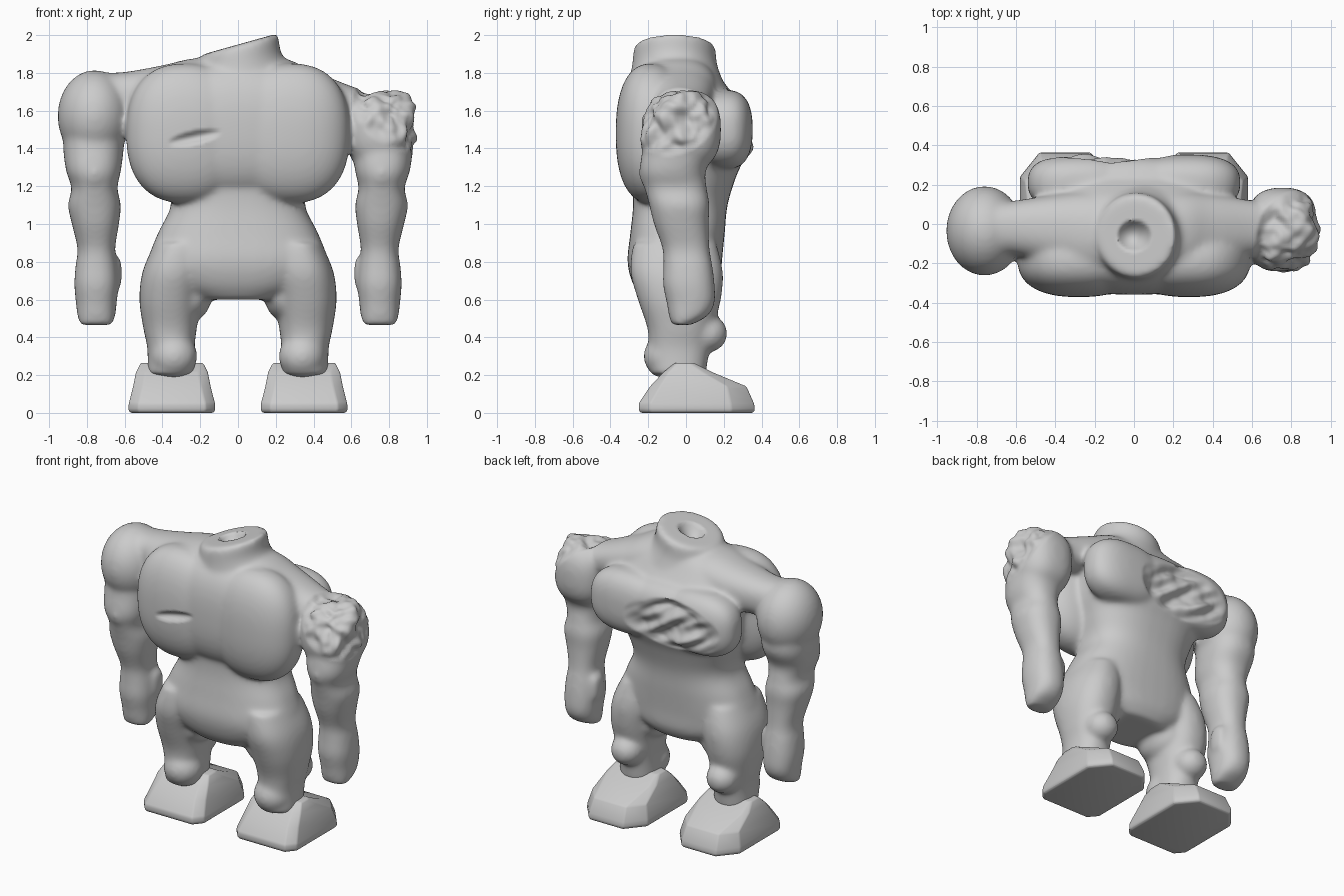
import bpy, bmesh, math
from mathutils import Vector, noise

cube = bpy.data.objects.get("Cube")
if cube:
    bpy.data.objects.remove(cube, do_unlink=True)

stone = bpy.data.materials.new("plain_grey")
stone.use_nodes = True
GREY = (0.6, 0.6, 0.6, 1)
stone.diffuse_color = GREY
stone.node_tree.nodes["Principled BSDF"].inputs["Base Color"].default_value = GREY


def spline(rows, steps=5):
    """Smoothly resample rows of section values."""
    out = []
    for i in range(len(rows) - 1):
        a, b, c, d = (rows[max(0, min(len(rows) - 1, k))] for k in (i - 1, i, i + 1, i + 2))
        for s in range(steps):
            t = s / steps
            out.append([q + t * ((r - p) / 2 + t * ((p - 2.5 * q + 2 * r - s4 / 2)
                        + t * (1.5 * (q - r) + (s4 - p) / 2)))
                        for p, q, r, s4 in zip(a, b, c, d)])
    return out + [list(rows[-1])]


def loft(bm, rows, power=2.3, sideways=False, tilt=0, side=1):
    """Rows are height, centre a, centre b, radius a, radius b."""
    rings = []
    for h, ca, cb, ra, rb in spline(rows):
        ring = []
        for k in range(40):
            t = math.tau * k / 40
            c, s = math.cos(t), math.sin(t)
            a = ca + ra * math.copysign(abs(c) ** (2 / power), c)
            b = cb + rb * math.copysign(abs(s) ** (2 / power), s)
            p = (h, a, b) if sideways else (a * side, b, h + tilt * a)
            ring.append(bm.verts.new(p))
        rings.append(ring)
    for lo, hi in zip(rings, rings[1:]):
        for k in range(40):
            bm.faces.new((lo[k - 1], lo[k], hi[k], hi[k - 1]))
    bm.faces.new(rings[0][::-1])
    bm.faces.new(rings[-1])


def blob(bm, centre, radii, power=2):
    verts = bmesh.ops.create_icosphere(bm, subdivisions=4, radius=1)["verts"]
    for v in verts:
        f = sum(abs(c) ** power for c in v.co) ** (-1 / power)
        v.co = Vector(centre) + Vector(c * f * r for c, r in zip(v.co, radii))


def finish(name, bm):
    bmesh.ops.recalc_face_normals(bm, faces=bm.faces)
    mesh = bpy.data.meshes.new(name)
    bm.to_mesh(mesh)
    bm.free()
    mesh.materials.append(stone)
    ob = bpy.data.objects.new(name, mesh)
    bpy.context.collection.objects.link(ob)
    return ob


def activate(ob):
    bpy.ops.object.select_all(action="DESELECT")
    ob.select_set(True)
    bpy.context.view_layer.objects.active = ob


# Torso, shoulder bridge and tilted neck
bm = bmesh.new()
loft(bm, [(.6, 0, -.045, .22, .18), (.68, 0, -.05, .38, .23), (.8, 0, -.06, .47, .25),
          (.95, 0, -.045, .425, .25), (1.1, 0, -.03, .355, .25), (1.25, 0, -.01, .385, .275),
          (1.4, 0, .01, .43, .31), (1.62, 0, 0, .44, .28), (1.78, 0, -.03, .38, .21),
          (1.85, 0, -.05, .24, .18)], 2.5)
loft(bm, [(-.76, -.03, 1.68, .13, .12), (-.6, -.02, 1.68, .14, .125), (-.4, -.03, 1.69, .18, .15),
          (-.2, -.05, 1.7, .22, .18), (.2, -.05, 1.7, .22, .185), (.4, -.03, 1.67, .18, .14),
          (.6, -.02, 1.62, .14, .11), (.76, -.03, 1.57, .13, .11)], sideways=True)
loft(bm, [(1.6, .01, -.03, .36, .29), (1.74, .01, -.05, .28, .25), (1.84, .01, -.06, .22, .225),
          (1.93, .01, -.06, .205, .215), (1.95, .01, -.06, .195, .19)], power=2, tilt=.28)
# Bridges that join the two lobes and the two plates
blob(bm, (0, -.15, 1.5), (.4, .21, .36), 2.5)
blob(bm, (0, .17, 1.52), (.34, .175, .19), 2.6)

for side in (-1, 1):
    # Broad rear lobes and front chest plates
    blob(bm, (side * .28, -.185, 1.48), (.312, .187, .37), 2.4)
    blob(bm, (side * .27, .21, 1.5), (.272, .143, .21), 2.6)
    # Arm with elbow, mitten hand with a slanted tip, and thumb
    loft(bm, [(1.55, .76, -.03, .16, .18), (1.4, .765, -.035, .16, .195), (1.28, .765, -.07, .145, .175),
              (1.19, .76, -.055, .122, .165), (1.1, .76, -.035, .14, .16), (1, .755, -.025, .125, .145),
              (.87, .75, 0, .1, .125), (.78, .75, .01, .11, .13), (.68, .75, .015, .117, .137),
              (.58, .75, .025, .108, .127), (.51, .75, .01, .1, .1), (.465, .75, -.025, .085, .05)],
         side=side)
    blob(bm, (side * .76, -.15, 1.27), (.085, .1, .1))
    blob(bm, (side * .66, .04, .74), (.045, .06, .095), 3)
    # Leg with kneecap and rounded heel
    loft(bm, [(.9, .31, -.06, .13, .22), (.75, .34, -.05, .165, .245), (.6, .36, -.035, .162, .22),
              (.45, .36, -.03, .142, .175), (.34, .355, -.035, .125, .16), (.2, .355, -.04, .125, .145)],
         side=side)
    blob(bm, (side * .36, .115, .42), (.105, .105, .1))
    blob(bm, (side * .34, -.1, .3), (.125, .125, .12))
    # Rounded corners of the crotch arch
    blob(bm, (side * .24, -.04, .62), (.1, .17, .13))

# Shoulders: the right one is round, the left one lower and squarer
blob(bm, (-.76, -.035, 1.572), (.195, .228, .243))
blob(bm, (.755, -.03, 1.5), (.187, .215, .222), 2.6)
body = finish("body", bm)

activate(body)
remesh = body.modifiers.new("fuse", "REMESH")
remesh.mode = "VOXEL"
remesh.voxel_size = .013
soften = body.modifiers.new("soften", "SMOOTH")
soften.iterations = 22
for name in ("fuse", "soften"):
    bpy.ops.object.modifier_apply(modifier=name)


def inside(p, centre, radii):
    """One at the centre of an ellipsoid region, zero at its edge."""
    return max(0, 1 - sum(((a - c) / r) ** 2 for a, c, r in zip(p, centre, radii)))


# Broken shoulder, broken chest, slash across the rear lobe and neck hollow
bm = bmesh.new()
bm.from_mesh(body.data)
bm.normal_update()
moves = []
for v in bm.verts:
    p = v.co
    move = Vector()
    rough = noise.noise(p * 8) + .35 * noise.noise(p * 18)
    broken = inside(p, (.84, -.08, 1.6), (.25, .25, .25))
    if broken and p.x > .58:
        move += v.normal * min(1, broken * 4) * (.05 * rough - .015)
    chest = inside(p, (-.13, .36, 1.47), (.36, .22, .18))
    if chest and v.normal.y > 0:
        strata = noise.noise(Vector((p.x * 4, 0, p.z * 13 + p.x * 7)))
        move.y -= min(1, chest * 2) * (.025 + .045 * strata + .015 * rough)
    if p.y < -.2:
        line = 1.46 + .2 * (p.x + .22)
        move.y += .03 * inside((p.x, p.z), (-.23, line), (.14, .035))
    if p.z > 1.85:
        move.z -= .07 * inside((p.x, p.y), (0, -.06), (.085, .08))
    moves.append(move)
for v, move in zip(bm.verts, moves):
    v.co += move
bm.to_mesh(body.data)
bm.free()
for poly in body.data.polygons:
    poly.material_index = 0
activate(body)
bpy.ops.object.shade_smooth_by_angle(angle=math.radians(50))

# Wedge feet: stacked octagons of height, back, front, half width, toe half width
LEVELS = [(0, -.24, .355, .22, .12), (.015, -.25, .365, .23, .13), (.05, -.25, .36, .228, .13),
          (.14, -.19, .32, .205, .12), (.215, -.12, .14, .19, .16), (.265, -.06, .04, .165, .15)]
for label, side in (("right", -1), ("left", 1)):
    bm = bmesh.new()
    rings = []
    for z, back, front, w, toe in LEVELS:
        cut = .2 * (front - back)
        half = [(toe, front), (w, front - cut), (w, back + cut * .5), (w - .05, back)]
        outline = half + [(-x, y) for x, y in reversed(half)]
        rings.append([bm.verts.new((side * .35 + x, y, z)) for x, y in outline])
    for lo, hi in zip(rings, rings[1:]):
        for k in range(8):
            bm.faces.new((lo[k - 1], lo[k], hi[k], hi[k - 1]))
    bm.faces.new(rings[0])
    bm.faces.new(rings[-1])
    foot = finish(label + "_foot", bm)
    activate(foot)
    bevel = foot.modifiers.new("round_edges", "BEVEL")
    bevel.width = .015
    bevel.segments = 2
    bevel.angle_limit = math.radians(25)
    bpy.ops.object.modifier_apply(modifier="round_edges")
    bpy.ops.object.shade_smooth_by_angle(angle=math.radians(40))
